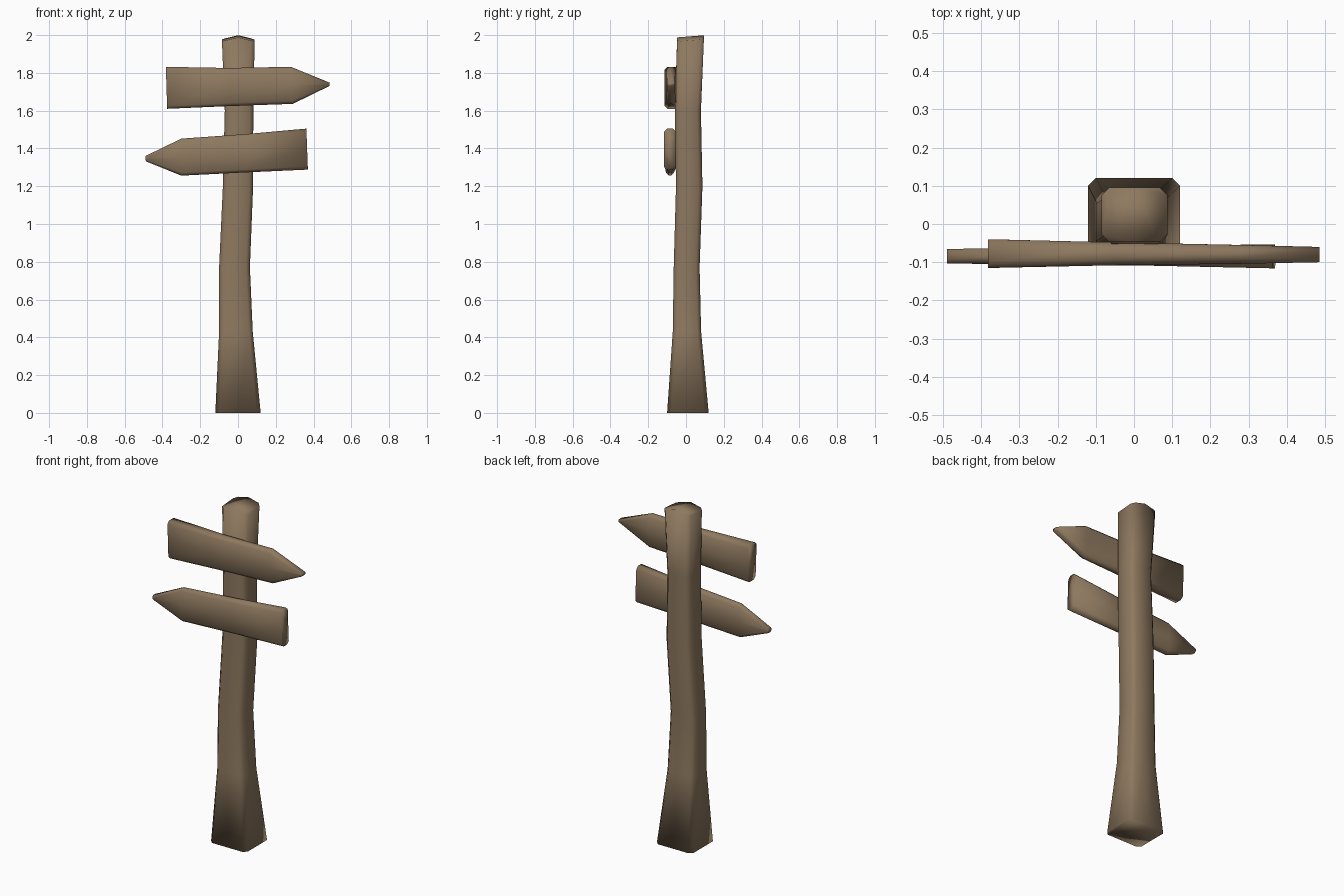
import bpy, bmesh

if "Cube" in bpy.data.objects:
    bpy.data.objects.remove(bpy.data.objects["Cube"])

wood = bpy.data.materials.new("brown wood")
wood.diffuse_color = (0.27, 0.19, 0.115, 1)
wood.use_nodes = True
wood.node_tree.nodes["Principled BSDF"].inputs["Base Color"].default_value = wood.diffuse_color


def ring(a0, a1, b0, b1, c):
    """Chamfered rectangle with a middle point on the two b sides."""
    c = min(c, 0.35 * (a1 - a0), 0.35 * (b1 - b0))
    m = (a0 + a1) / 2
    return [(a0 + c, b0), (m, b0), (a1 - c, b0), (a1, b0 + c), (a1, b1 - c),
            (a1 - c, b1), (m, b1), (a0 + c, b1), (a0, b1 - c), (a0, b0 + c)]


def loft(name, rings):
    """Skin a list of ten-point rings, each end closed as two halves."""
    bm = bmesh.new()
    rows = [[bm.verts.new(p) for p in r] for r in rings]
    n = len(rows[0])
    for lo, hi in zip(rows, rows[1:]):
        for i in range(n):
            j = (i + 1) % n
            bm.faces.new((lo[i], lo[j], hi[j], hi[i]))
    for r in (rows[0], rows[-1]):
        bm.faces.new(r[1:7])
        bm.faces.new(r[6:] + r[:2])
    bmesh.ops.recalc_face_normals(bm, faces=bm.faces)
    me = bpy.data.meshes.new(name)
    bm.to_mesh(me)
    bm.free()
    me.shade_smooth()
    me.materials.append(wood)
    bpy.context.collection.objects.link(bpy.data.objects.new(name, me))


# Crooked post: height, x range, y range
post = [(0.00, -0.12, 0.12, -0.10, 0.12),
        (0.43, -0.10, 0.078, -0.07, 0.08),
        (0.77, -0.10, 0.063, -0.065, 0.072),
        (1.20, -0.08, 0.08, -0.053, 0.087),
        (1.60, -0.07, 0.081, -0.059, 0.079),
        (1.97, -0.085, 0.088, -0.047, 0.095)]
rings = [[(x, y, z) for x, y in ring(x0, x1, y0, y1, 0.02)]
         for z, x0, x1, y0, y1 in post]
# Top is a low ridge that rises towards the back
rings[-1] = [(x, y, 1.992 - 0.25 * abs(x) + 0.08 * y) for x, y, z in rings[-1]]
loft("post", rings)


# Arrow boards: x at bottom, x at top, z range, y range
def board(name, stations):
    rings = []
    for xb, xt, z0, z1, y0, y1 in stations:
        rings.append([(xb + (xt - xb) * (z - z0) / (z1 - z0), y, z)
                      for z, y in ring(z0, z1, y0, y1, 0.016)])
    loft(name, rings)


board("upper_arrow_board", [
    (-0.375, -0.382, 1.61, 1.832, -0.115, -0.04),
    (-0.05, -0.05, 1.624, 1.826, -0.108, -0.048),
    (0.29, 0.28, 1.636, 1.832, -0.104, -0.055),
    (0.483, 0.486, 1.73, 1.748, -0.10, -0.06)])
board("lower_arrow_board", [
    (-0.488, -0.49, 1.332, 1.36, -0.103, -0.065),
    (-0.30, -0.30, 1.256, 1.452, -0.106, -0.064),
    (0.04, 0.04, 1.273, 1.476, -0.109, -0.058),
    (0.37, 0.362, 1.288, 1.505, -0.116, -0.053)])
